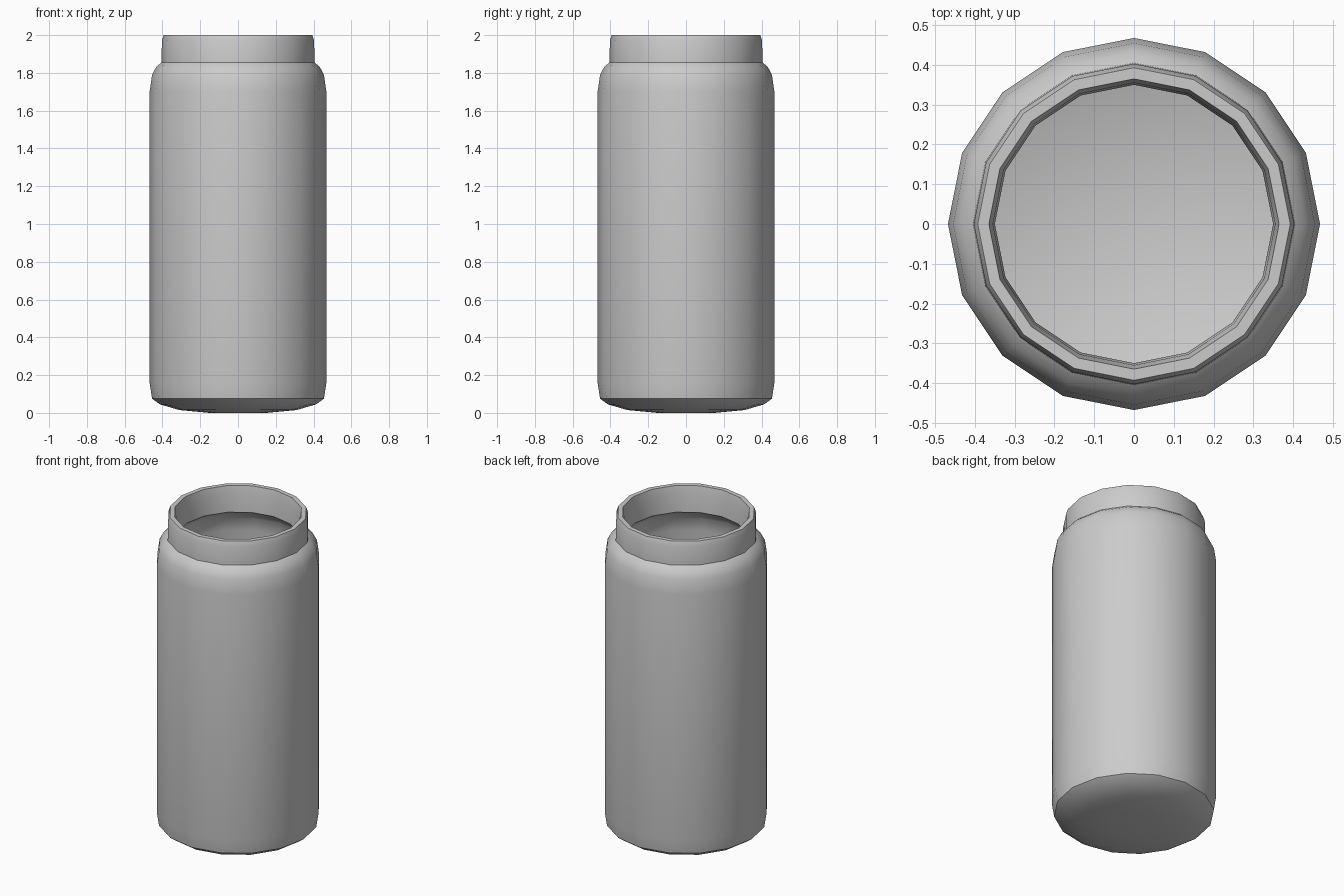
import bpy, bmesh, math

if "Cube" in bpy.data.objects:
    bpy.data.objects.remove(bpy.data.objects["Cube"])

SIDES = 16


def lathe(name, profile, angle):
    """Revolve (radius, z) points about z; ends on the axis are capped."""
    bm = bmesh.new()
    rings = []
    for r, z in profile:
        rings.append([bm.verts.new((r * math.cos(2 * math.pi * i / SIDES),
                                    r * math.sin(2 * math.pi * i / SIDES), z))
                      for i in range(SIDES)])
    for a, b in zip(rings, rings[1:]):
        for i in range(SIDES):
            j = (i + 1) % SIDES
            bm.faces.new((a[i], a[j], b[j], b[i]))
    bm.faces.new(rings[0][::-1])
    bm.faces.new(rings[-1])
    bmesh.ops.recalc_face_normals(bm, faces=bm.faces)
    mesh = bpy.data.meshes.new(name)
    bm.to_mesh(mesh)
    bm.free()
    obj = bpy.data.objects.new(name, mesh)
    bpy.context.collection.objects.link(obj)
    bpy.context.view_layer.objects.active = obj
    obj.select_set(True)
    bpy.ops.object.shade_smooth_by_angle(angle=math.radians(angle))
    return obj


# Outer wall: domed base, straight body, rounded shoulder, neck
outer = [(0.15, 0.0), (0.31, 0.015), (0.413, 0.045), (0.455, 0.075),
         (0.468, 0.16), (0.468, 1.70), (0.455, 1.79), (0.432, 1.833),
         (0.405, 1.855), (0.403, 1.97), (0.393, 2.0)]
# Inner wall: rim, neck bore, shoulder hollow, floor
inner = [(0.365, 2.0), (0.355, 1.95), (0.35, 1.84), (0.39, 1.81),
         (0.42, 1.77), (0.432, 1.69), (0.432, 0.17), (0.41, 0.09),
         (0.36, 0.06)]
lathe("jar", outer + inner, 40)
